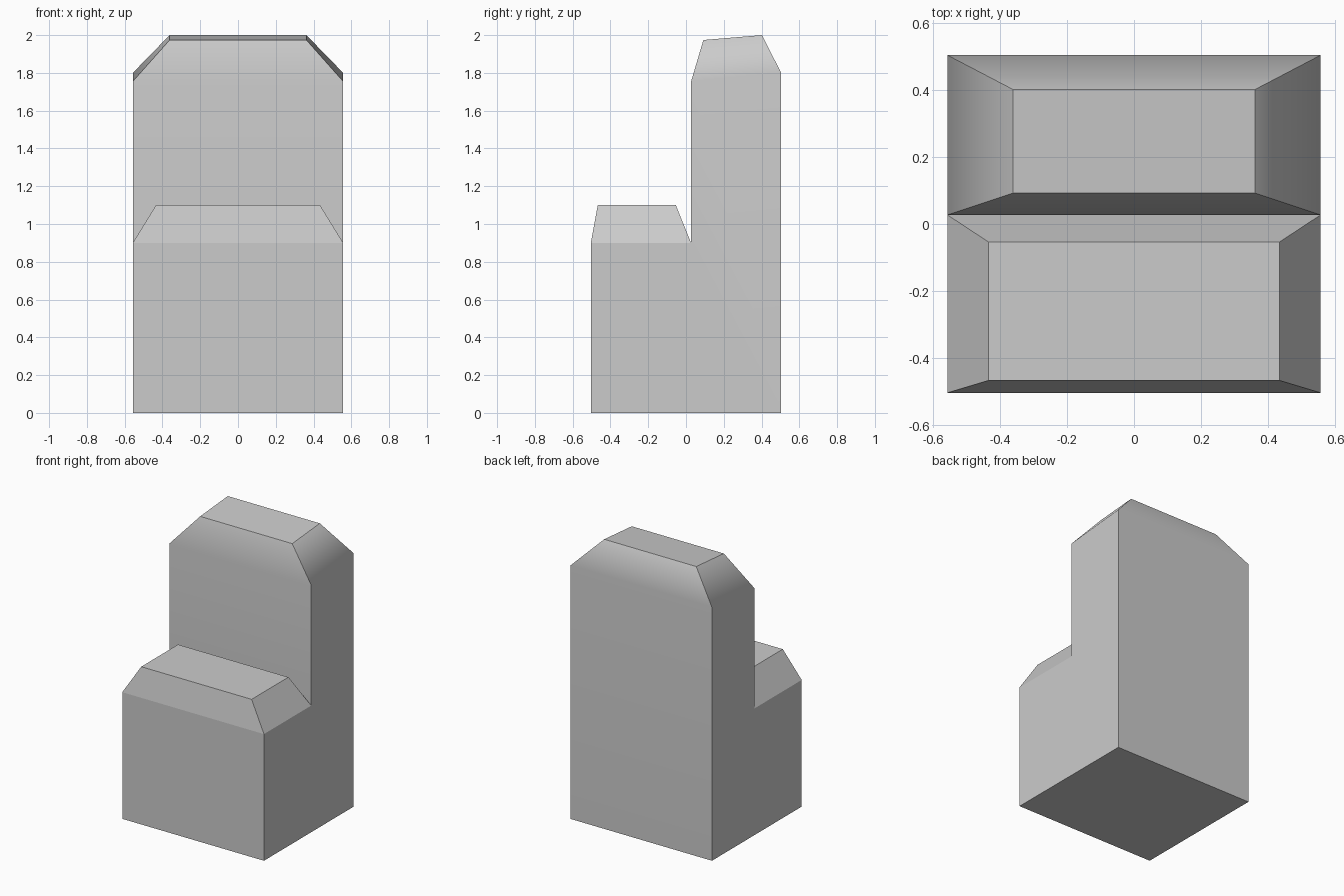
import bpy
import bmesh
from mathutils import Vector

if "Cube" in bpy.data.objects:
    bpy.data.objects.remove(bpy.data.objects["Cube"])

HALF_W = 0.557


def chamfer_top(bm, face, half_x, front, back):
    """Inset a face into a raised cap; front/back are (y, z) of the cap edges."""
    mid_y = face.calc_center_median().y
    bmesh.ops.inset_individual(bm, faces=[face], thickness=0.05)
    for v in face.verts:
        y, z = front if v.co.y < mid_y else back
        v.co = Vector((half_x if v.co.x > 0 else -half_x, y, z))


# Chair body: L-shaped side profile (y, z) extruded across the width
profile = [(-0.504, 0), (0.504, 0), (0.504, 1.8),
           (0.027, 1.755), (0.027, 0.9), (-0.504, 0.9)]
bm = bmesh.new()
side = bm.faces.new([bm.verts.new((-HALF_W, y, z)) for y, z in profile])
ext = bmesh.ops.extrude_face_region(bm, geom=[side])
bmesh.ops.translate(bm, vec=(2 * HALF_W, 0, 0),
                    verts=[g for g in ext["geom"] if isinstance(g, bmesh.types.BMVert)])
if side.is_valid and not [f for f in bm.faces
                          if f.calc_center_median().x < -HALF_W + 0.001]:
    pass
# Make sure both side walls exist
bmesh.ops.holes_fill(bm, edges=bm.edges[:], sides=0)
bmesh.ops.recalc_face_normals(bm, faces=bm.faces[:])

tops = sorted((f for f in bm.faces if f.normal.z > 0.9),
              key=lambda f: f.calc_center_median().z)
seat_top, back_top = tops
back_rim = list(back_top.edges)

# Seat cushion and backrest chamfered caps
chamfer_top(bm, seat_top, 0.434, (-0.467, 1.1), (-0.054, 1.1))
chamfer_top(bm, back_top, 0.362, (0.092, 1.974), (0.402, 2.0))

# Soft shading only around the backrest rim
bmesh.ops.recalc_face_normals(bm, faces=bm.faces[:])
for f in bm.faces:
    f.smooth = True
for e in bm.edges:
    rim = all(abs(abs(v.co.x) - HALF_W) < 0.001 and 1.7 < v.co.z < 1.85
              for v in e.verts)
    e.smooth = rim

mesh = bpy.data.meshes.new("chair_body")
bm.to_mesh(mesh)
bm.free()
chair = bpy.data.objects.new("chair_body", mesh)
bpy.context.collection.objects.link(chair)
wn = chair.modifiers.new("weighted_normals", 'WEIGHTED_NORMAL')
wn.keep_sharp = True
